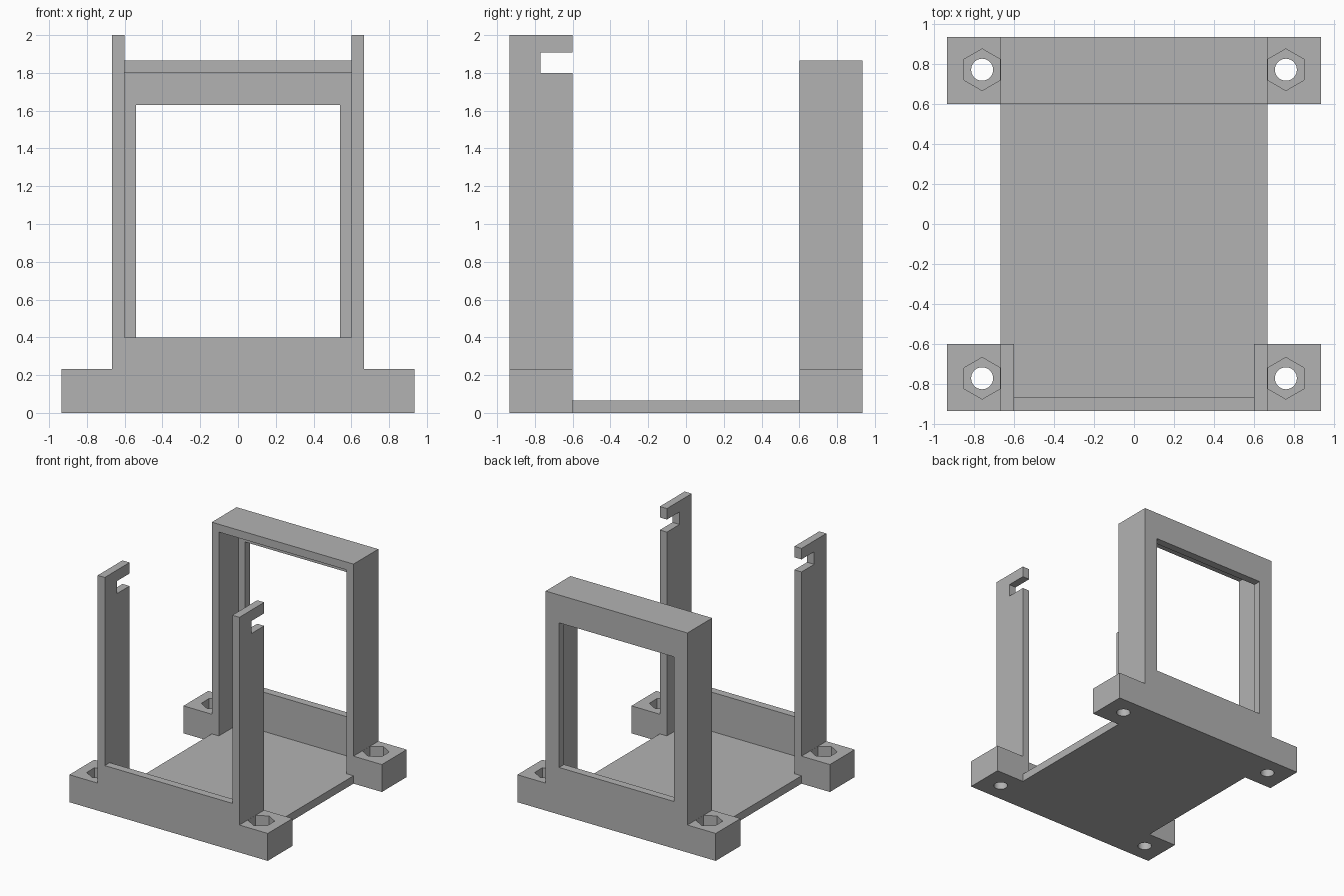
import bpy, bmesh, math

if "Cube" in bpy.data.objects:
    bpy.data.objects.remove(bpy.data.objects["Cube"])

U = 1 / 15  # design unit

grey = bpy.data.materials.new("plain grey")
grey.diffuse_color = (0.45, 0.45, 0.45, 1)
grey.use_nodes = True
grey.node_tree.nodes["Principled BSDF"].inputs["Base Color"].default_value = grey.diffuse_color


def box(name, x, y, z):
    """Box from (min, max) ranges in design units."""
    bm = bmesh.new()
    bmesh.ops.create_cube(bm, size=1)
    for v in bm.verts:
        v.co = [(r[1] if c > 0 else r[0]) * U for c, r in zip(v.co, (x, y, z))]
    return finish(name, bm)


def prism(name, sides, radius, centre, z0, z1):
    """Upright prism with a corner pointing along y."""
    bm = bmesh.new()
    ring = [bm.verts.new((centre[0] + radius * math.sin(2 * math.pi * i / sides),
                          centre[1] + radius * math.cos(2 * math.pi * i / sides), z0))
            for i in range(sides)]
    base = bm.faces.new(ring)
    top = bmesh.ops.extrude_face_region(bm, geom=[base])["geom"]
    for v in top:
        if isinstance(v, bmesh.types.BMVert):
            v.co.z = z1
    bmesh.ops.recalc_face_normals(bm, faces=bm.faces)
    return finish(name, bm)


def finish(name, bm):
    mesh = bpy.data.meshes.new(name)
    bm.to_mesh(mesh)
    bm.free()
    mesh.materials.append(grey)
    ob = bpy.data.objects.new(name, mesh)
    bpy.context.collection.objects.link(ob)
    return ob


def combine(target, tool, operation):
    """Apply a boolean and remove the tool object."""
    mod = target.modifiers.new("bool", 'BOOLEAN')
    mod.operation, mod.solver, mod.object = operation, 'EXACT', tool
    bpy.context.view_layer.objects.active = target
    bpy.ops.object.modifier_apply(modifier=mod.name)
    bpy.data.objects.remove(tool)


# Base plate
holder = box("holder", (-10, 10), (-14, 14), (0, 1))

# Back frame: deep surround with a thin lip at the rear
frame = box("back_frame", (-10, 10), (9, 14), (0, 28))
combine(frame, box("recess", (-9, 9), (8, 13), (1, 27)), 'DIFFERENCE')
combine(frame, box("window", (-8.1, 8.1), (12, 15), (6, 24.45)), 'DIFFERENCE')
combine(holder, frame, 'UNION')

# Low front wall
combine(holder, box("front_wall", (-9.5, 9.5), (-14, -13), (0, 6)), 'UNION')

for s in (-1, 1):
    # Front posts, notched near the top
    post = box("front_post", sorted((9 * s, 10 * s)), (-14, -9), (0, 30))
    combine(post, box("notch", sorted((8 * s, 11 * s)), (-11.55, -8), (27, 28.6)),
            'DIFFERENCE')
    combine(holder, post, 'UNION')
    # Mounting feet
    for y in ((-14, -9), (9, 14)):
        combine(holder, box("foot", sorted((9.5 * s, 14 * s)), y, (0, 3.5)), 'UNION')

# Hexagonal nut pockets and screw holes
for sx in (-1, 1):
    for sy in (-1, 1):
        c = (0.758 * sx, 0.77 * sy)
        combine(holder, prism("nut_pocket", 6, 0.104, c, 0.1, 0.26), 'DIFFERENCE')
        combine(holder, prism("screw_hole", 32, 0.055, c, -0.1, 0.2), 'DIFFERENCE')

# Smooth the round holes, keep the edges sharp
bpy.ops.object.select_all(action='DESELECT')
holder.select_set(True)
bpy.context.view_layer.objects.active = holder
bpy.ops.object.shade_smooth_by_angle(angle=math.radians(30))
